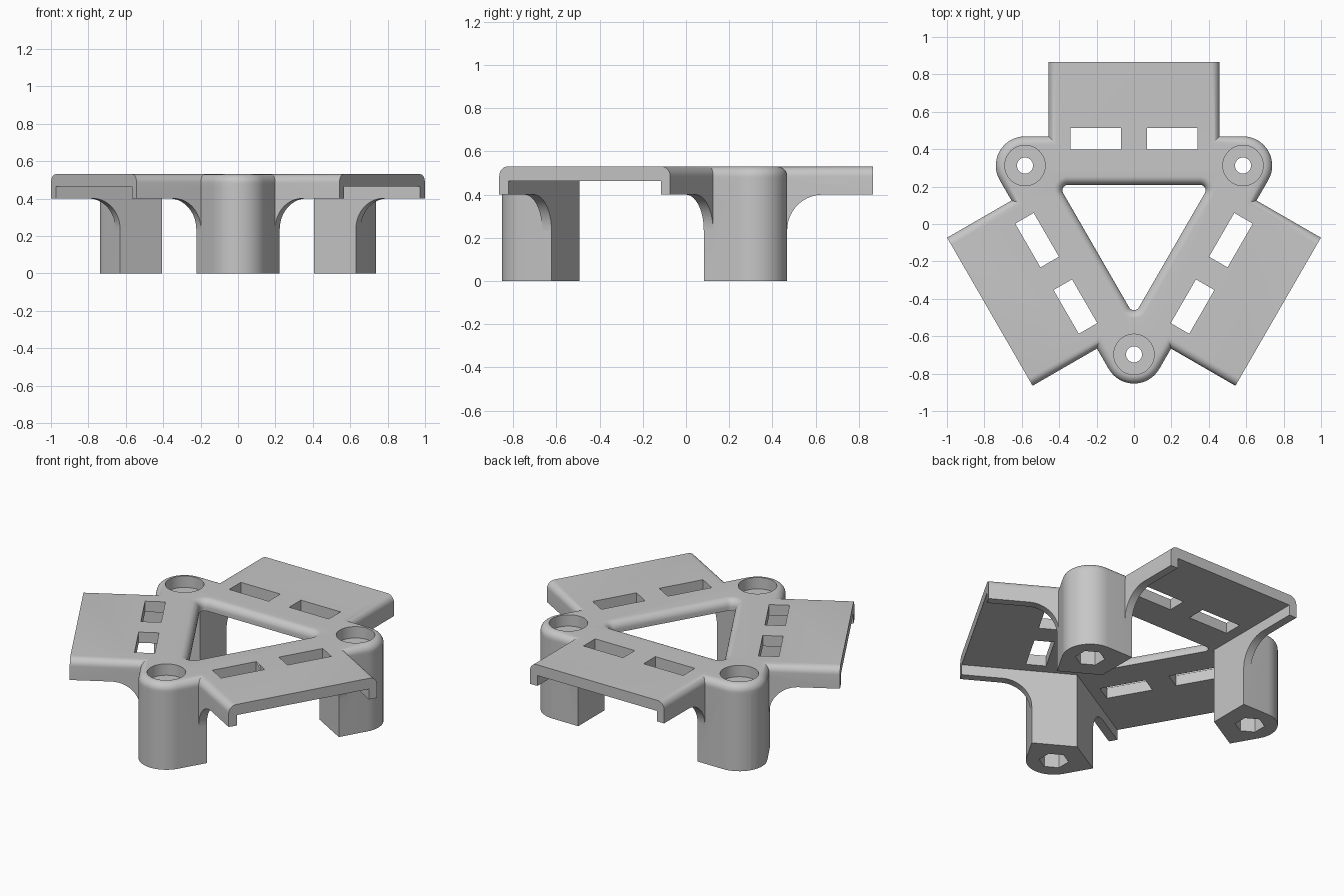
import bpy, bmesh
from math import sin, cos, pi, radians
from mathutils import Matrix, Vector

old = bpy.data.objects.get("Cube")
if old:
    bpy.data.objects.remove(old, do_unlink=True)

# Key sizes
TOP, UNDER, LIP = 0.53, 0.464, 0.40      # deck top, deck underside, flap wall bottom
BOSS_R, BOSS_D = 0.156, 0.673            # boss radius, distance from the centre
HALF, WALL, END = 0.457, 0.05, 0.89      # flap half width, wall thickness, reach
ROUND, FLARE = 0.045, 0.165              # edge rounding, web flare radius
EDGE = BOSS_D / 2 + BOSS_R               # distance of the straight deck edge
INNER = HALF - WALL
OFFSET = Vector((0, -0.024, 0))
TURNS = [radians(a) for a in (0, 120, 240)]


def loft(name, rings, turn=0):
    """Solid through equal-length rings of points, turned about the centre."""
    bm = bmesh.new()
    rows = [[bm.verts.new(p) for p in ring] for ring in rings]
    n = len(rows[0])
    for a, b in zip(rows, rows[1:]):
        for i in range(n):
            bm.faces.new((a[i], a[(i + 1) % n], b[(i + 1) % n], b[i]))
    bm.faces.new(rows[0][::-1])
    bm.faces.new(rows[-1])
    bmesh.ops.recalc_face_normals(bm, faces=bm.faces)
    bm.transform(Matrix.Translation(OFFSET) @ Matrix.Rotation(turn, 4, 'Z'))
    mesh = bpy.data.meshes.new(name)
    bm.to_mesh(mesh)
    bm.free()
    ob = bpy.data.objects.new(name, mesh)
    bpy.context.collection.objects.link(ob)
    return ob


def combine(body, tool, operation):
    """Apply a boolean and discard the tool object."""
    tool.hide_render = True
    mod = body.modifiers.new(tool.name, 'BOOLEAN')
    mod.operation, mod.solver, mod.object = operation, 'EXACT', tool
    bpy.context.view_layer.objects.active = body
    bpy.ops.object.modifier_apply(modifier=mod.name)
    bpy.data.objects.remove(tool, do_unlink=True)


def arc(cx, cy, r, start, stop, steps):
    return [(cx + r * cos(radians(start + (stop - start) * i / steps)),
             cy + r * sin(radians(start + (stop - start) * i / steps)))
            for i in range(steps + 1)]


def rounded_triangle(dist, r, z):
    pts = []
    for a in (30, 150, 270):
        pts += arc(dist * cos(radians(a)), dist * sin(radians(a)), r, a - 60, a + 60, 16)
    return [(x, y, z) for x, y in pts]


def prism(name, outline, z0, z1, turn=0):
    return loft(name, [[(x, y, z) for x, y in outline] for z in (z0, z1)], turn)


def cut_slots(part, turn):
    """Pair of strap slots through one side."""
    for s in (-1, 1):
        x0, x1 = sorted((s * 0.07, s * 0.34))
        outline = [(x0, 0.423), (x1, 0.423), (x1, 0.537), (x0, 0.537)]
        combine(part, prism("slot", outline, 0.3, 0.7, turn), 'DIFFERENCE')


# Quarter-round edge: (inset, height) pairs
edge = arc(ROUND, TOP - ROUND, ROUND, 180, 90, 8)

# Deck with rounded rim
rings = [rounded_triangle(BOSS_D, BOSS_R, UNDER)]
rings += [rounded_triangle(BOSS_D, BOSS_R - d, z) for d, z in edge]
body = loft("bracket_body", rings)

# Central triangular opening with rounded top edge
HOLE_D, HOLE_R = 0.407, 0.03
rings = [rounded_triangle(HOLE_D, HOLE_R, 0.3)]
rings += [rounded_triangle(HOLE_D, HOLE_R + d, z) for d, z in edge]
rings.append(rounded_triangle(HOLE_D, HOLE_R + ROUND, TOP + 0.1))
combine(body, loft("opening", rings), 'DIFFERENCE')
for t in TURNS:
    cut_slots(body, t)

# Legs: round outside, pointed towards the centre
bx, by = BOSS_D * cos(pi / 6), BOSS_D / 2
leg = arc(bx, by, BOSS_R, -30, 90, 16)
tip = INNER / cos(pi / 6)
corner = Vector((INNER, EDGE))
axis = Vector((cos(pi / 6), sin(pi / 6)))
mirrored = 2 * corner.dot(axis) * axis - corner
leg += [tuple(corner), tuple(axis * tip), tuple(mirrored)]

# Flap: channel section with rounded shoulders
right = [(INNER, UNDER), (INNER, LIP), (HALF, LIP)]
right += [(HALF - d, z) for d, z in edge]
section = right + [(-x, z) for x, z in reversed(right)]

# Flared web below each flap wall
web = arc(EDGE + FLARE, LIP - FLARE, FLARE, 180, 90, 14)
web += [(EDGE + FLARE, LIP + 0.02), (EDGE - 0.04, LIP + 0.02), (EDGE - 0.04, LIP - FLARE)]

for t in TURNS:
    combine(body, prism("leg", leg, 0, UNDER + 0.01, t), 'UNION')
for t in TURNS:
    flap = loft("flap", [[(x, y, z) for x, z in section] for y in (0.40, END)], t)
    cut_slots(flap, t)
    combine(body, flap, 'UNION')
    for s in (-1, 1):
        side = [[(s * x, y, z) for y, z in web] for x in (INNER, HALF)]
        combine(body, loft("web", side, t), 'UNION')

# Bolt holes, head recesses and nut pockets
for t in TURNS:
    for name, r, n, z0, z1 in (("bolt_hole", 0.043, 32, -0.1, 0.7),
                               ("head_recess", 0.108, 48, TOP - 0.07, 0.7),
                               ("nut_pocket", 0.083, 6, -0.1, 0.2)):
        ring = arc(bx, by, r, 30, 390, n)[:-1]
        combine(body, prism(name, ring, z0, z1, t), 'DIFFERENCE')

# Plain grey finish
grey = bpy.data.materials.new("plain_grey")
grey.use_nodes = True
colour = (0.57, 0.57, 0.57, 1)
grey.diffuse_color = colour
grey.node_tree.nodes["Principled BSDF"].inputs["Base Color"].default_value = colour
body.data.materials.clear()
body.data.materials.append(grey)

bpy.ops.object.select_all(action='DESELECT')
body.select_set(True)
bpy.context.view_layer.objects.active = body
bpy.ops.object.shade_smooth_by_angle(angle=radians(25))
